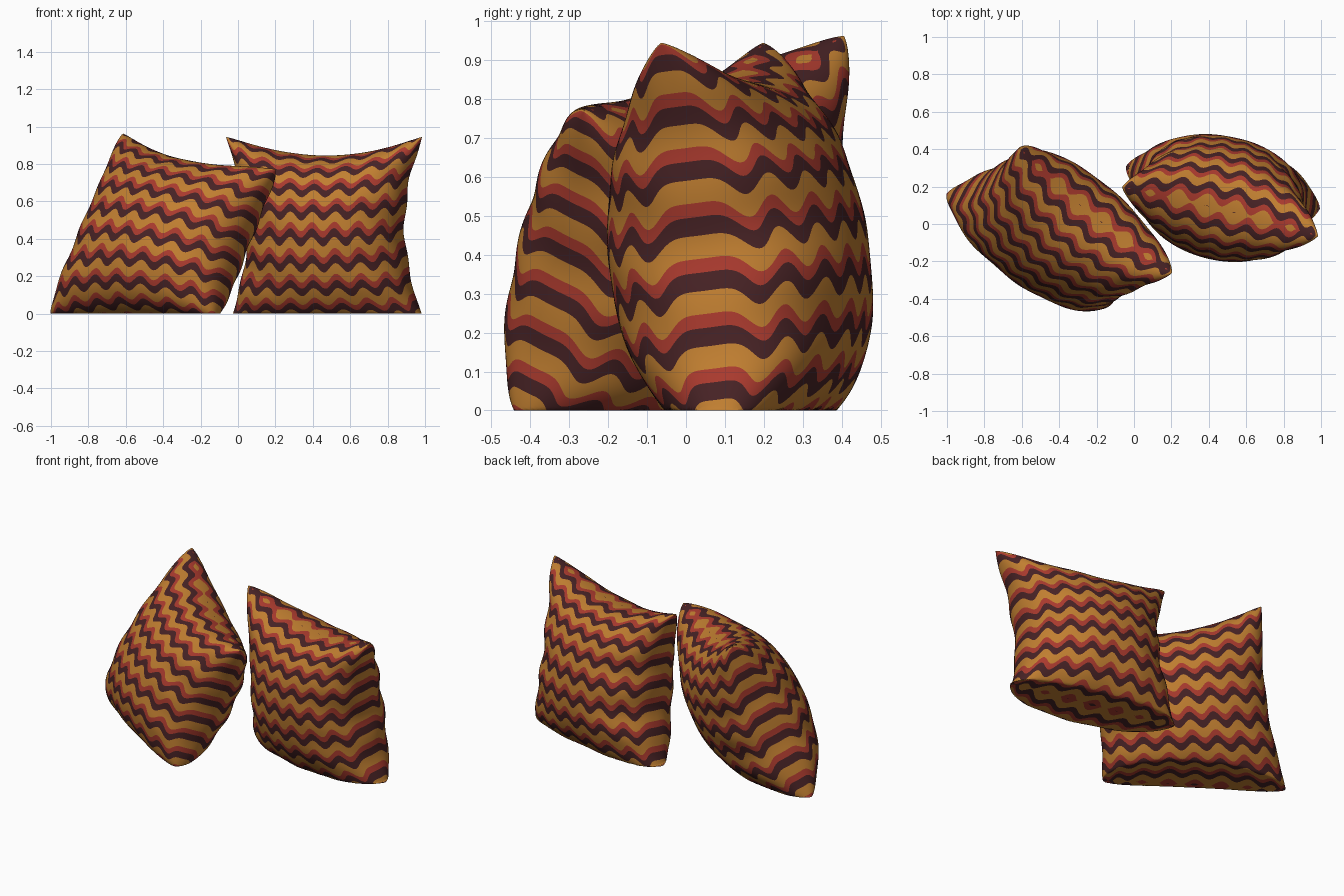
import bpy, bmesh, math
from mathutils import Vector

cube = bpy.data.objects.get("Cube")
if cube:
    bpy.data.objects.remove(cube, do_unlink=True)


def make_material(name, color):
    mat = bpy.data.materials.new(name)
    mat.use_nodes = True
    mat.diffuse_color = (*color, 1)
    mat.node_tree.nodes["Principled BSDF"].inputs["Base Color"].default_value = (*color, 1)
    return mat


MATERIALS = [
    make_material("dark brown", (0.062, 0.016, 0.018)),
    make_material("brick red", (0.40, 0.042, 0.027)),
    make_material("ochre", (0.53, 0.21, 0.03)),
]

COLS, ROWS = 140, 121         # rows follow the wavy stripes
PERIOD, ROWS_PER_PERIOD = 0.275, 12
START = -1.416                # lowest stripe, just below the bottom seam
WAVES, AMPLITUDE = 7, 0.05


def stripe_color(row):
    step = row % ROWS_PER_PERIOD
    return 0 if step < 4 else 1 if step < 7 else 2


def cloth_to_height(s, u):
    """Height on the cushion for a distance s along the bulging cloth."""
    extra = 0.02 + 0.27 * max(1 - u * u, 0) ** 0.6
    limit = 1 + extra
    s = max(-limit, min(limit, s))
    return s - math.copysign(extra * (abs(s) / limit) ** (limit / extra), s)


def pillow(name, corners, half_thickness, side_pinch, top_pinch):
    """Square cushion between bottom left, bottom right, top left, top right."""
    bl, br, tl, tr = (Vector(c) for c in corners)
    normal = (br - bl + tr - tl).cross(tl - bl + tr - br).normalized()

    def surface(u, v, side):
        eu, ev = max(1 - u * u, 0), max(1 - v * v, 0)
        # edges sag inward between the corners
        round_off = 1 - 0.03 * (u * v) ** 8
        sag = side_pinch * ev * (1 + 0.06 * math.sin(11 * v + 2 * u))
        drop = (top_pinch if v > 0 else 0.03) * eu * abs(v)
        a = u * (1 - sag) * round_off
        b = v * (1 - drop) * round_off
        p = bl.lerp(br, (a + 1) / 2).lerp(tl.lerp(tr, (a + 1) / 2), (b + 1) / 2)
        # rounded filling, heavier low down, with soft wrinkles at the sides
        fill = (eu * ev) ** 0.43 * (1 - 0.12 * v)
        wrinkle = 1 + 0.05 * u * u * math.sin(13 * v + 3 * u * side) \
            + 0.03 * v * v * math.sin(10 * u + side)
        p += normal * (side * half_thickness * fill * wrinkle)
        p.z = max(p.z, 0)     # resting flat on the ground
        return p

    bm = bmesh.new()
    for side in (1, -1):
        grid = []
        for row in range(ROWS + 1):
            line = []
            for col in range(COLS + 1):
                u = math.sin(math.pi * (col / COLS - 0.5))
                s = START + row * PERIOD / ROWS_PER_PERIOD
                s += AMPLITUDE * math.cos(math.pi * WAVES * u * (1 + 0.15 * u ** 8))
                line.append(bm.verts.new(surface(u, cloth_to_height(s, u), side)))
            grid.append(line)
        for row in range(ROWS):
            for col in range(COLS):
                quad = [grid[row][col], grid[row][col + 1],
                        grid[row + 1][col + 1], grid[row + 1][col]]
                face = bm.faces.new(quad if side > 0 else quad[::-1])
                face.material_index = stripe_color(row)
                face.smooth = True
    # join the two halves along the seam
    bmesh.ops.remove_doubles(bm, verts=bm.verts, dist=0.0001)
    bmesh.ops.recalc_face_normals(bm, faces=bm.faces)
    mesh = bpy.data.meshes.new(name)
    bm.to_mesh(mesh)
    bm.free()
    for mat in MATERIALS:
        mesh.materials.append(mat)
    obj = bpy.data.objects.new(name, mesh)
    bpy.context.scene.collection.objects.link(obj)
    return obj


# cushion leaning back, turned to one side
pillow("leaning_pillow",
       [(-1.02, 0.17, -0.03), (-0.12, -0.44, -0.03),
        (-0.62, 0.42, 0.98), (0.22, -0.27, 0.78)],
       0.32, 0.11, 0.18)

# cushion standing nearly upright
pillow("upright_pillow",
       [(-0.06, 0.31, -0.07), (1.01, 0.08, -0.07),
        (-0.08, 0.20, 0.96), (1.0, -0.07, 0.96)],
       0.325, 0.23, 0.23)
